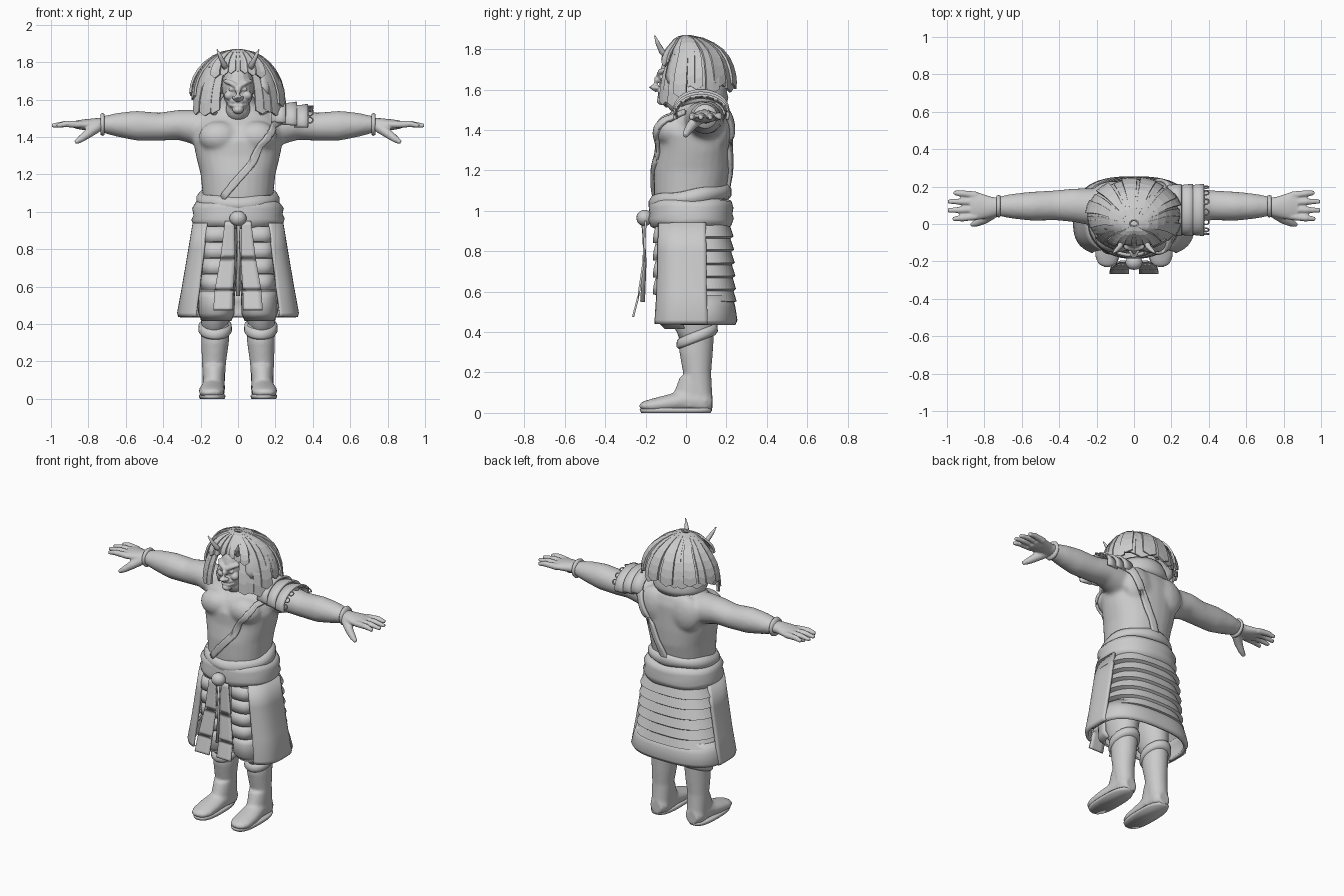
import bpy, bmesh, math, random
from mathutils import Vector

random.seed(4)
cube = bpy.data.objects.get("Cube")
if cube:
    bpy.data.objects.remove(cube)

clay = bpy.data.materials.new("clay_grey")
clay.use_nodes = True
clay.diffuse_color = (0.6, 0.6, 0.6, 1)
clay.node_tree.nodes["Principled BSDF"].inputs["Base Color"].default_value = (0.6, 0.6, 0.6, 1)


def build(name, rows, closed=True, cap=True, smooth=True, thick=0, mirror=False):
    """Skin a grid of point rows into an object."""
    bm = bmesh.new()
    grid = [[bm.verts.new(p) for p in row] for row in rows]
    n = len(grid[0])
    for low, high in zip(grid, grid[1:]):
        for i in range(n if closed else n - 1):
            j = (i + 1) % n
            bm.faces.new((low[i], low[j], high[j], high[i]))
    if closed and cap:
        bm.faces.new(grid[0][::-1])
        bm.faces.new(grid[-1])
    bmesh.ops.recalc_face_normals(bm, faces=bm.faces)
    for f in bm.faces:
        f.smooth = smooth
    me = bpy.data.meshes.new(name)
    bm.to_mesh(me)
    bm.free()
    me.materials.append(clay)
    ob = bpy.data.objects.new(name, me)
    bpy.context.collection.objects.link(ob)
    if thick:
        ob.modifiers.new("thickness", "SOLIDIFY").thickness = thick
        ob.modifiers["thickness"].offset = 0
    if mirror:
        ob.modifiers.new("mirror", "MIRROR")
    return ob


def power(v, p):
    return math.copysign(abs(v) ** p, v)


def loft(name, rings, n=28, axis="Z", arc=None, p=1, shear=0, wave=0, **kw):
    """Rings of (position, centre a, centre b, radius a, radius b) along an axis."""
    rows = []
    for t, a, b, ra, rb in rings:
        row = []
        for i in range(n):
            u = math.radians(arc[0] + (arc[1] - arc[0]) * i / (n - 1)) if arc else math.tau * i / n
            q, r = a + ra * power(math.cos(u), p), b + rb * power(math.sin(u), p)
            s = t + shear * r + wave * math.sin(u * 5 + t * 40)
            row.append({"Z": (q, r, s), "X": (s, q, r), "Y": (q, s, r)}[axis])
        rows.append(row)
    return build(name, rows, closed=not arc, **kw)


def tube(name, pts, n=10, **kw):
    """Round tube through points of (x, y, z, radius)."""
    rows = []
    for i, (x, y, z, r) in enumerate(pts):
        d = Vector(pts[min(i + 1, len(pts) - 1)][:3]) - Vector(pts[max(i - 1, 0)][:3])
        q = d.to_track_quat("Z", "Y")
        rows.append([Vector((x, y, z)) + q @ Vector((r * math.cos(math.tau * k / n), r * math.sin(math.tau * k / n), 0))
                     for k in range(n)])
    return build(name, rows, **kw)


def ball(c, r, name="lump"):
    rings = [(c[2] - r[2] * math.cos(math.pi * k / 12), c[0], c[1], r[0] * math.sin(math.pi * k / 12) + .0005,
              r[1] * math.sin(math.pi * k / 12) + .0005) for k in range(13)]
    return loft(name, rings, 16)


def fuse(name, parts, voxel, rounds=4):
    """Join solid parts into one sculpted skin."""
    bpy.ops.object.select_all(action="DESELECT")
    for ob in parts:
        ob.select_set(True)
    bpy.context.view_layer.objects.active = parts[0]
    bpy.ops.object.join()
    ob = parts[0]
    ob.name = name
    m = ob.modifiers.new("skin", "REMESH")
    m.mode, m.voxel_size, m.use_smooth_shade = "VOXEL", voxel, True
    m = ob.modifiers.new("soften", "SMOOTH")
    m.iterations, m.factor = rounds, 0.5
    return ob


def ribbon(name, pts, side, steps=8, thick=.012, target=None, **kw):
    """Band through points of (x, y, z, half width), optionally wrapped on a body."""
    rows = []
    for a, b in zip(pts, pts[1:]):
        for k in range(steps + 1):
            p = Vector(a).lerp(Vector(b), k / steps)
            rows.append([p.xyz + Vector(side) * p.w * s for s in (-1, -.5, 0, .5, 1)])
    ob = build(name, rows, closed=False, **kw)
    if target:
        m = ob.modifiers.new("wrap", "SHRINKWRAP")
        m.target, m.offset = target, .008
    ob.modifiers.new("thickness", "SOLIDIFY").thickness = thick
    ob.modifiers["thickness"].offset = 0
    return ob


# Torso, arms and hands
parts = [loft("body", [(.92, 0, .02, .18, .17), (1.1, 0, .02, .19, .18), (1.2, 0, .03, .2, .19), (1.3, 0, .04, .225, .185),
                       (1.38, 0, .04, .24, .185), (1.46, 0, .06, .23, .165), (1.52, 0, .08, .19, .125),
                       (1.57, 0, .06, .11, .09), (1.64, 0, .03, .07, .08)], p=.9)]
for s in (-1, 1):
    parts += [ball((s * .1, -.07, 1.4), (.11, .085, .085)), ball((s * .11, .17, 1.42), (.11, .06, .12)),
              loft("arm", [(s * x, y, z, a, b) for x, y, z, a, b in (
                  (.12, .08, 1.44, .1, .1), (.22, .09, 1.45, .1, .095), (.32, .1, 1.465, .09, .08),
                  (.42, .1, 1.455, .08, .075), (.54, .095, 1.46, .078, .08), (.64, .095, 1.465, .068, .065),
                  (.73, .095, 1.467, .052, .043))], axis="X"),
              ]
body = fuse("body", parts, .012, 6)

for s in (-1, 1):
    hand = [loft("palm", [(s * .7, .095, 1.467, .045, .035), (s * .76, .09, 1.467, .055, .034),
                          (s * .83, .095, 1.466, .073, .028), (s * .875, .097, 1.466, .07, .02)], axis="X"),
            tube("thumb", [(s * .75, .06, 1.455, .03), (s * .8, .025, 1.42, .026), (s * .84, .005, 1.39, .02),
                           (s * .87, -.005, 1.37, .012)])]
    for k, tip in enumerate((.97, .995, .995, .965)):
        y = .04 + .038 * k
        hand.append(tube("finger", [(s * .84, y, 1.466, .02), (s * .92, y + (k - 1.5) * .006, 1.47, .018),
                                    (s * tip, y + (k - 1.5) * .009, 1.46, .012)]))
    fuse("left_hand" if s > 0 else "right_hand", hand, .007, 3)
tube("wrist_bands", [(.715, .095, 1.467, .056), (.722, .095, 1.467, .061), (.735, .095, 1.467, .056)], 20, mirror=True)

# Face with brows, nose, cheeks, lips and chin
face = [ball((0, -.015, 1.67), (.085, .115, .13)), ball((0, -.06, 1.59), (.06, .07, .06)),
        tube("nose", [(0, -.12, 1.68, .014), (0, -.145, 1.645, .018), (0, -.165, 1.615, .022), (0, -.14, 1.603, .02)]),
        ball((0, -.115, 1.545), (.03, .03, .022)), ball((0, -.03, 1.55), (.065, .07, .07))]
for s in (-1, 1):
    face += [tube("brow", [(s * .01, -.135, 1.672, .013), (s * .04, -.125, 1.69, .014), (s * .072, -.09, 1.7, .01)]),
             ball((s * .048, -.103, 1.622), (.026, .024, .024)), ball((s * .034, -.122, 1.655), (.017, .009, .009)),
             ball((s * .018, -.143, 1.61), (.013, .015, .011))]
for z in (1.588, 1.566):
    face.append(tube("lip", [(-.045, -.1, z + .006, .007), (-.02, -.13, z, .009), (.02, -.13, z, .009),
                             (.045, -.1, z + .006, .007)]))
fuse("face_mask", face, .0055, 2)
tube("horns", [(.065, -.09, 1.76, .017), (.075, -.12, 1.79, .015), (.095, -.14, 1.83, .011), (.112, -.155, 1.868, .003)],
     mirror=True)


# Hair: inner cap and overlapping flat locks
def hair_point(u, t, grow=1, end=1.6):
    a = t * math.pi / 2
    r = grow * (math.sin(a) ** .85)
    z = 1.865 - (1.865 - end) * (1 - math.cos(a)) ** .9
    return Vector((.245 * r * math.cos(u), .045 * min(1, t * 2) + .195 * r * math.sin(u), z))


def lock(name, u, half, end, grow):
    rows = [[hair_point(u + half * c, .04 + .96 * k / 7, grow, end + .02 * abs(c) * k / 7) for c in (-1, 0, 1)]
            for k in range(8)]
    build(name, rows, closed=False, smooth=False, thick=.012)


build("hair_cap", [[hair_point(math.radians(-55 + 290 * i / 30), .03 + k / 9, .93, 1.6) for i in range(31)]
                   for k in range(9)], closed=False, thick=.01)
build("hair_crown", [[hair_point(math.tau * i / 24, .03 + k / 10, .93, 1.6) for i in range(24)]
                     for k in range(6)], cap=False, thick=.01)
for k in range(26):
    deg = -57 + 294 * k / 25
    front = abs(deg - 90) > 105
    lock("hair_lock", math.radians(deg), .17, (1.53 if front else 1.59) + random.uniform(-.02, .035),
         1 + random.uniform(-.05, .06))
for k in range(7):
    lock("fringe_lock", math.radians(-123 + 11 * k), .13, 1.75 + .012 * abs(k - 3) * -1, .74 + .06 * abs(k - 3))
loft("neck_wrap", [(1.52, 0, .06, .15, .13), (1.56, 0, .06, .165, .14), (1.6, 0, .06, .15, .13),
                   (1.63, 0, .06, .13, .12)], arc=(-40, 220), thick=.02)

# Chest strap, front and back
ribbon("strap_front", [(.25, -.08, 1.53, .026), (.19, -.17, 1.42, .026), (.09, -.21, 1.27, .024), (-.1, -.2, 1.07, .02)],
       (.75, 0, -.65), target=body, thick=.018)
ribbon("strap_back", [(.22, .22, 1.52, .026), (.13, .27, 1.33, .026), (0, .27, 1.08, .024)],
       (.9, 0, -.4), target=body, thick=.018)

# Layered shoulder guard with cord rings on the left
for k in range(3):
    x, z = .18 + .06 * k, 1.5 - .012 * k
    loft("shoulder_guard", [(x, .075, z, .125, .085), (x + .045, .075, z, .13, .09), (x + .075, .075, z, .133, .095)],
         axis="X", arc=(-15, 195), thick=.014)
for k in range(7):
    u = math.radians(20 + 25 * k)
    bpy.ops.mesh.primitive_torus_add(major_radius=.015, minor_radius=.004, major_segments=14, minor_segments=6,
                                     location=(.385, .075 + .13 * math.cos(u), 1.475 + .09 * math.sin(u)),
                                     rotation=(math.pi / 2 + u, 0, 0))
    bpy.context.object.name = "cord_ring"
    bpy.context.object.data.materials.append(clay)

# Waist sash, knot and hanging ends
loft("upper_sash", [(1.03, 0, .02, .2, .19), (1.045, 0, .02, .222, .205), (1.075, 0, .02, .222, .205),
                    (1.1, 0, .02, .205, .19), (1.105, 0, .02, .17, .16)], 48, shear=.14, wave=.004)
loft("lower_sash", [(.91, 0, .025, .19, .17), (.925, 0, .025, .235, .2), (.96, 0, .025, .25, .212), (.985, 0, .025, .238, .205),
                    (1.02, 0, .025, .245, .21), (1.05, 0, .025, .225, .2), (1.06, 0, .025, .19, .17)], 48, p=.92, wave=.004)
ball((0, -.205, .965), (.045, .04, .04), "sash_knot")
ribbon("sash_ends", [(.045, -.2, .95, .025), (.055, -.21, .75, .04), (.075, -.235, .58, .05), (.08, -.262, .475, .052)],
       (1, 0, 0), mirror=True, thick=.01)
tube("center_cord", [(0, -.21, .95, .012), (.005, -.205, .75, .01), (0, -.215, .55, .012)])

# Armoured skirt: layered back plates, smooth hem and side flaps
rings = []
for k in range(6):
    z = .93 - .065 * k
    rings += [(z, 0, .03, .215 + .006 * k, .18 + .004 * k), (z - .055, 0, .03, .25 + .006 * k, .2 + .003 * k)]
loft("back_plates", rings, 40, arc=(-10, 190), p=.75, smooth=False, thick=.012)
loft("skirt_hem", [(.58, 0, .03, .275, .19), (.52, 0, .03, .295, .205), (.46, 0, .03, .312, .215), (.44, 0, .03, .3, .205)],
     40, arc=(-10, 190), p=.75, thick=.02)
loft("side_flaps", [(.94, 0, .03, .235, .18), (.8, 0, .03, .258, .185), (.6, 0, .03, .292, .19), (.46, 0, .03, .318, .2),
                    (.44, 0, .03, .312, .2)], 16, arc=(-56, 12), p=.62, thick=.016, mirror=True)

# Trousers with padded thigh plates and gathered knees
loft("trousers", [(.96, .1, .02, .1, .14), (.8, .105, .01, .1, .145), (.62, .11, .01, .1, .135), (.52, .115, .02, .095, .125),
                  (.45, .12, .03, .085, .11), (.4, .125, .045, .07, .09), (.34, .125, .05, .06, .075)], mirror=True)
for k in range(4):
    z = .92 - .085 * k
    loft("thigh_plate", [(z, .11, .0, .08, .145), (z - .04, .11, 0, .086, .155), (z - .08, .11, 0, .086, .158)],
         14, arc=(-165, -15), p=.7, thick=.014, mirror=True)
loft("knee_guard", [(.575, .115, .01, .085, .14), (.54, .115, .01, .092, .155), (.46, .115, .01, .092, .15),
                    (.42, .115, .02, .075, .12)], 16, arc=(-170, -10), p=.85, thick=.014, mirror=True)

# Boots with slanted cuffs
boot = [loft("boot", [(.02, .13, .075, .06, .055), (.1, .13, .07, .06, .06), (.2, .128, .055, .065, .07), (.3, .123, .05, .074, .083),
                      (.4, .12, .055, .078, .085)]),
        loft("foot", [(.13, .13, .05, .04, .045), (.1, .13, .06, .06, .055), (0, .133, .06, .062, .056), (-.1, .14, .045, .07, .043),
                      (-.17, .142, .036, .068, .034), (-.215, .142, .034, .05, .022), (-.23, .142, .034, .02, .01)], axis="Y"),
        loft("instep", [(.03, .13, .02, .06, .1), (.1, .13, .03, .058, .09), (.18, .128, .045, .06, .075)])]
fuse("boots", boot, .01, 5).modifiers.new("mirror", "MIRROR")
loft("boot_soles", [(0, .138, -.05, .066, .172), (.016, .138, -.05, .072, .18), (.024, .138, -.05, .066, .17)], p=.75, mirror=True)
loft("boot_cuffs", [(.33, .122, .055, .08, .09), (.345, .122, .055, .09, .103), (.375, .122, .055, .088, .1),
                    (.385, .122, .055, .075, .085)], shear=.38, mirror=True)
